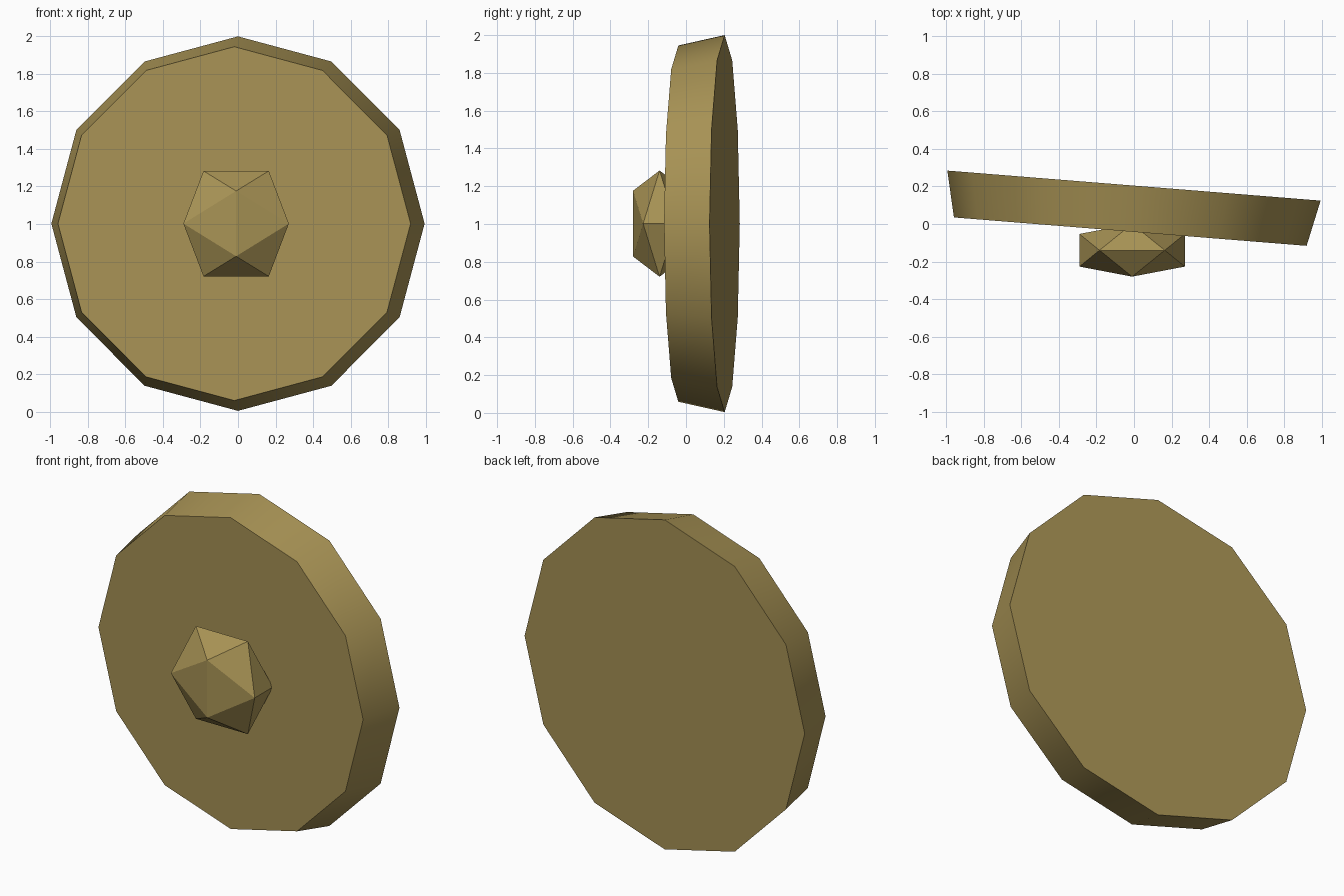
import bpy, bmesh, math

if "Cube" in bpy.data.objects:
    bpy.data.objects.remove(bpy.data.objects["Cube"])

mat = bpy.data.materials.new("brass")
mat.diffuse_color = (0.39, 0.29, 0.09, 1)
mat.use_nodes = True
mat.node_tree.nodes["Principled BSDF"].inputs["Base Color"].default_value = mat.diffuse_color

# Round plate: tapered 12-sided disc, turned slightly about z
bpy.ops.mesh.primitive_cone_add(
    vertices=12, radius1=0.998, radius2=0.943, depth=0.246,
    location=(-0.01, 0.082, 1.002),
    rotation=(math.radians(90), 0, math.radians(-4.6)))
plate = bpy.context.object
plate.name = "round_plate"
plate.data.materials.append(mat)
bpy.ops.object.shade_smooth_by_angle(angle=math.radians(40))

# Knob: icosahedron flattened front to back, sunk into the plate
a, b = 0.174, 0.281
bm = bmesh.new()
for s in (-1, 1):
    for t in (-1, 1):
        for co in ((s * b, t * a, 0), (s * a, 0, t * b), (0, s * b, t * a)):
            bm.verts.new(co)
bmesh.ops.convex_hull(bm, input=bm.verts)
bmesh.ops.recalc_face_normals(bm, faces=bm.faces)
bmesh.ops.scale(bm, vec=(1, 0.5, 1), verts=bm.verts)
mesh = bpy.data.meshes.new("center_knob")
bm.to_mesh(mesh)
bm.free()
knob = bpy.data.objects.new("center_knob", mesh)
knob.location = (-0.01, -0.14, 1.002)
mesh.materials.append(mat)
bpy.context.collection.objects.link(knob)
